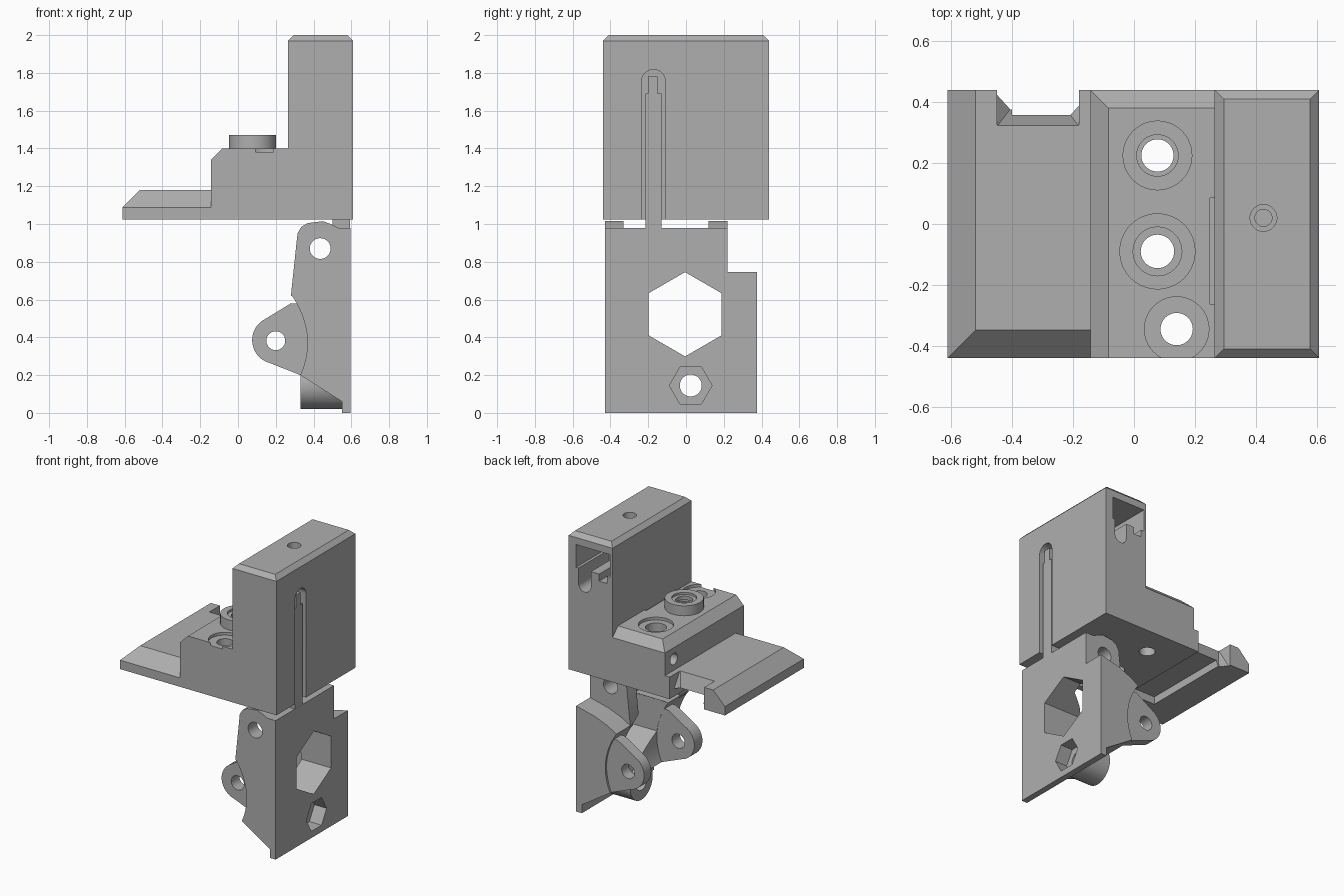
import bpy, bmesh, math

cube = bpy.data.objects.get("Cube")
if cube:
    bpy.data.objects.remove(cube, do_unlink=True)

grey = bpy.data.materials.new("plain grey")
grey.use_nodes = True
grey.diffuse_color = (0.43, 0.43, 0.43, 1)
grey.node_tree.nodes["Principled BSDF"].inputs["Base Color"].default_value = (0.43, 0.43, 0.43, 1)


def finish(name, bm):
    bmesh.ops.recalc_face_normals(bm, faces=bm.faces)
    mesh = bpy.data.meshes.new(name)
    bm.to_mesh(mesh)
    bm.free()
    mesh.materials.append(grey)
    ob = bpy.data.objects.new(name, mesh)
    bpy.context.collection.objects.link(ob)
    return ob


def prism(name, pts, axis, lo, hi):
    """Extrude a 2D outline along an axis from lo to hi."""
    place = {"X": lambda a, b, h: (h, a, b),
             "Y": lambda a, b, h: (a, h, b),
             "Z": lambda a, b, h: (a, b, h)}[axis]
    bm = bmesh.new()
    low = [bm.verts.new(place(a, b, lo)) for a, b in pts]
    high = [bm.verts.new(place(a, b, hi)) for a, b in pts]
    bm.faces.new(low)
    bm.faces.new(high)
    for i in range(len(pts)):
        j = (i + 1) % len(pts)
        bm.faces.new((low[i], low[j], high[j], high[i]))
    return finish(name, bm)


def hull(name, points):
    bm = bmesh.new()
    for p in points:
        bm.verts.new(p)
    bmesh.ops.convex_hull(bm, input=bm.verts)
    bmesh.ops.dissolve_limit(bm, angle_limit=0.01, verts=bm.verts, edges=bm.edges)
    return finish(name, bm)


def arc(a, b, r, start=0, end=360, n=40):
    full = end - start == 360
    steps = n if full else n - 1
    return [(a + r * math.cos(math.radians(start + (end - start) * i / steps)),
             b + r * math.sin(math.radians(start + (end - start) * i / steps)))
            for i in range(n)]


def rod(a, b, r, axis, lo, hi, n=40, turn=0):
    return prism("rod", arc(a, b, r, turn, turn + 360, n), axis, lo, hi)


def box(x0, x1, y0, y1, z0, z1):
    return prism("box", [(x0, y0), (x1, y0), (x1, y1), (x0, y1)], "Z", z0, z1)


def bevelled(name, x0, x1, y0, y1, z0, z1, left, right, front, back):
    """Box whose top edges slope inward at 45 degrees by the given insets."""
    drop = max(left, right, front, back)
    lower = [(x, y, z) for x in (x0, x1) for y in (y0, y1) for z in (z0, z1 - drop)]
    upper = [(x, y, z1) for x in (x0 + left, x1 - right) for y in (y0 + front, y1 - back)]
    return hull(name, lower + upper)


def combine(target, others, operation):
    for other in others:
        mod = target.modifiers.new("bool", "BOOLEAN")
        mod.operation = operation
        mod.solver = "EXACT"
        mod.object = other
        bpy.ops.object.select_all(action="DESELECT")
        target.select_set(True)
        bpy.context.view_layer.objects.active = target
        bpy.ops.object.modifier_apply(modifier=mod.name)
        bpy.data.objects.remove(other, do_unlink=True)


def smooth(ob):
    bpy.ops.object.select_all(action="DESELECT")
    ob.select_set(True)
    bpy.context.view_layer.objects.active = ob
    bpy.ops.object.shade_smooth_by_angle(angle=math.radians(25))


# Upper housing: tower, step, side plate and threaded boss
housing = bevelled("upper_housing", 0.265, 0.608, -0.44, 0.44, 1.025, 2.0, 0.03, 0.03, 0.03, 0.03)
step = bevelled("step", -0.143, 0.4, -0.44, 0.44, 1.025, 1.4, 0.06, 0, 0, 0.06)
plate = bevelled("plate", -0.612, 0, -0.44, 0.44, 1.025, 1.18, 0.092, 0, 0.092, 0)
combine(housing, [step, plate, rod(0.077, -0.09, 0.125, "Z", 1.35, 1.47)], "UNION")

# Notch in the back of the side plate, with a sloping floor
notch = hull("notch", [(x, y, 1.19) for x in (-0.45, -0.18) for y in (0.32, 0.6)]
             + [(x, y, 1.0) for x in (-0.45, -0.18) for y in (0.44, 0.6)]
             + [(x, 0.385, 1.0) for x in (-0.40, -0.23)])

cuts = [
    notch,
    box(-0.40, -0.18, -0.27, 0.5, 1.0, 1.08),         # underside pocket
    rod(0.077, 0.225, 0.113, "Z", 1.38, 1.5),         # rear screw seat
    rod(0.077, 0.225, 0.068, "Z", 1.32, 1.5),
    rod(0.077, 0.225, 0.053, "Z", 0.9, 1.5),
    rod(0.14, -0.345, 0.106, "Z", 1.38, 1.45),        # front screw seat
    rod(0.14, -0.345, 0.053, "Z", 0.9, 1.5),
    rod(0.077, -0.09, 0.055, "Z", 0.9, 1.6),          # boss bore
    rod(0.077, -0.09, 0.08, "Z", 1.455, 1.6),
    rod(0.425, 0.02, 0.044, "Z", 1.96, 2.1),          # tower top hole
    rod(0.425, 0.02, 0.028, "Z", 1.7, 2.1),
    rod(0.34, 1.26, 0.04, "X", -0.3, 0.05),           # small side hole
    box(0.25, 0.267, -0.265, 0.085, 1.38, 1.41),      # groove at tower foot
    box(0.285, 0.55, 0.1, 0.5, 1.76, 1.92),           # rear window
    box(0.435, 0.53, 0.1, 0.5, 1.65, 1.78),
    rod(0.4825, 1.65, 0.0475, "Y", 0.1, 0.5),
    box(0.31, 0.37, 0.1, 0.5, 1.71, 1.78),
    box(0.47, 0.7, -0.235, -0.11, 0.9, 1.755),        # long slot
    rod(-0.1725, 1.755, 0.0625, "X", 0.47, 0.7),
]
cuts += [rod(0.077, -0.09, 0.073, "Z", z, z + 0.018) for z in (1.33, 1.37, 1.41)]  # thread grooves
combine(housing, cuts, "DIFFERENCE")
smooth(housing)

# Lower bracket: main body with a concave clearance face
curve = [(0.33 - 0.05 * t + 0.24 * t * (1 - t), 0.2 + 0.43 * t) for t in [i / 16 for i in range(17)]]
bracket = prism("lower_bracket", [(0.595, 0), (0.55, 0), (0.55, 0.06)] + curve
                + [(0.35, 0.67), (0.45, 0.71), (0.595, 0.745)], "Y", -0.43, 0.375)

# Upper hinge ears, lower pivot lugs, back wall and round nut boss
ear = [(0.28, 0.62), (0.315, 0.95), (0.335, 0.985), (0.37, 1.005), (0.45, 1.015),
       (0.49, 1.0), (0.53, 0.98), (0.595, 0.98), (0.595, 0.62), (0.45, 0.55)]
lug = arc(0.2, 0.385, 0.125, 118, 255, 24) + [(0.33, 0.2), (0.45, 0.2), (0.45, 0.58), (0.28, 0.58)]
parts = [prism("ear", ear, "Y", a, b) for a, b in ((-0.43, -0.33), (0.12, 0.22))]
parts += [prism("lug", lug, "Y", a, b) for a, b in ((-0.29, -0.2), (0.28, 0.36))]
parts += [box(0.45, 0.595, -0.43, 0.22, 0.6, 0.98),
          rod(0.025, 0.145, 0.125, "X", 0.33, 0.57)]
combine(bracket, parts, "UNION")

holes = [
    rod(-0.005, 0.522, 0.223, "X", -0.2, 0.8, 6, 30),   # large hexagonal window
    rod(0.025, 0.145, 0.113, "X", 0.5, 0.8, 6),         # nut trap
    rod(0.025, 0.145, 0.058, "X", 0.1, 0.8),
    rod(0.2, 0.382, 0.05, "Y", -0.6, 0.6),              # pivot holes
    rod(0.435, 0.87, 0.055, "Y", -0.6, 0.6),
]
combine(bracket, holes, "DIFFERENCE")
smooth(bracket)

# Tongue rising from the bracket into the slot
tongue = prism("tongue", [(-0.215, 0.95), (-0.13, 0.95), (-0.13, 1.69), (-0.15, 1.69),
                          (-0.15, 1.78), (-0.2, 1.78), (-0.2, 1.69), (-0.215, 1.69)], "X", 0.5, 0.594)
